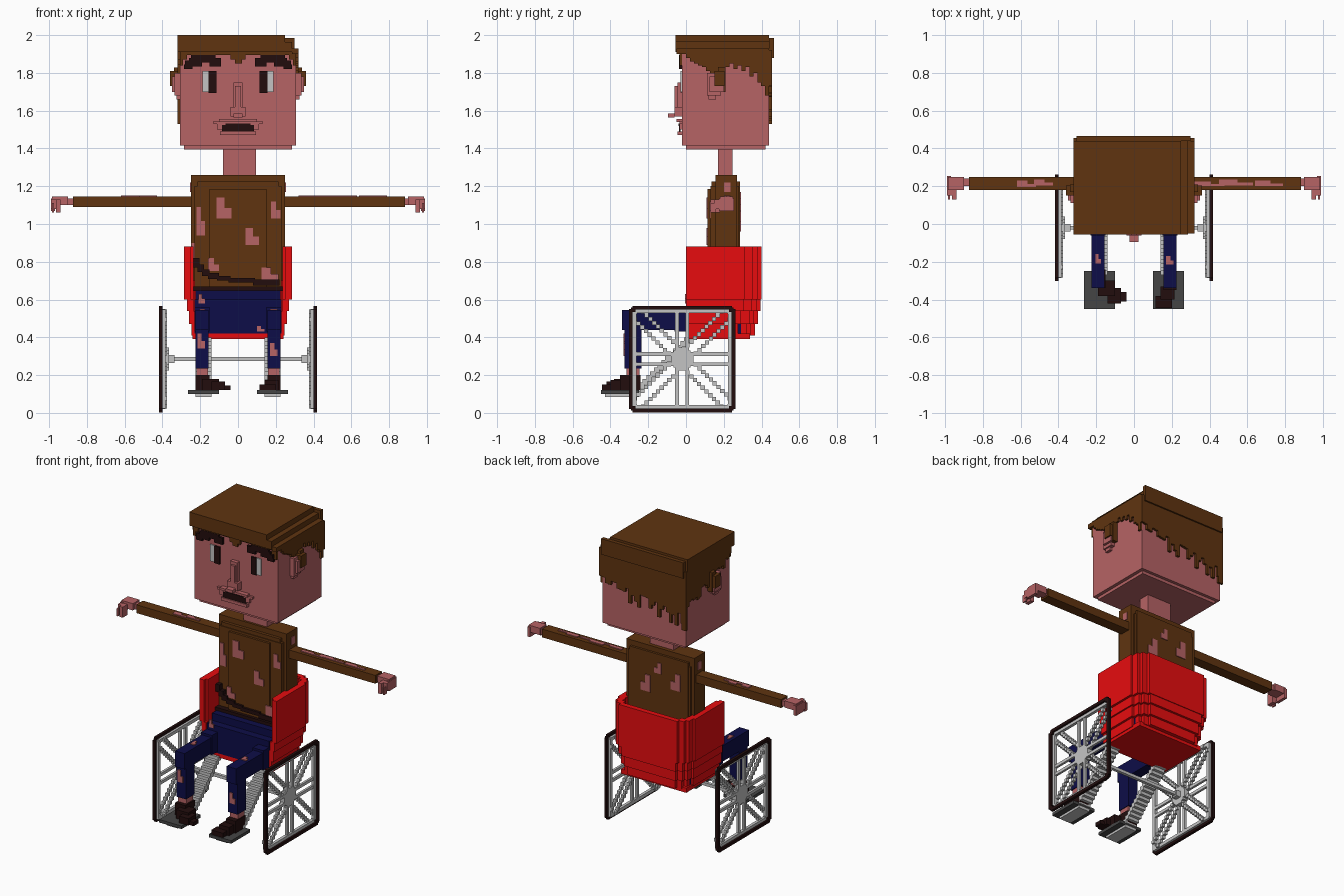
import bpy, bmesh, random
from mathutils import Vector

random.seed(4)
if "Cube" in bpy.data.objects:
    bpy.data.objects.remove(bpy.data.objects["Cube"])


def material(name, rgb):
    m = bpy.data.materials.new(name)
    m.use_nodes = True
    m.diffuse_color = (*rgb, 1)
    m.node_tree.nodes["Principled BSDF"].inputs["Base Color"].default_value = (*rgb, 1)
    return m


SKIN = material("skin", (0.47, 0.125, 0.13))
BROWN = material("brown", (0.115, 0.034, 0.005))
DARK = material("dark brown", (0.016, 0.004, 0.004))
RED = material("red", (0.83, 0.004, 0.005))
BLUE = material("navy", (0.004, 0.004, 0.065))
LIGHT = material("light grey", (0.55, 0.55, 0.55))
GREY = material("dark grey", (0.06, 0.06, 0.06))


def build(name, mat, boxes):
    """One object from boxes given as (x0, x1, y0, y1, z0, z1)."""
    bm = bmesh.new()
    for x0, x1, y0, y1, z0, z1 in boxes:
        made = bmesh.ops.create_cube(bm, size=1)["verts"]
        size = Vector((x1 - x0, y1 - y0, z1 - z0))
        mid = Vector((x0 + x1, y0 + y1, z0 + z1)) / 2
        for v in made:
            v.co = Vector(a * abs(b) for a, b in zip(v.co, size)) + mid
    mesh = bpy.data.meshes.new(name)
    bm.to_mesh(mesh)
    bm.free()
    mesh.materials.append(mat)
    ob = bpy.data.objects.new(name, mesh)
    bpy.context.collection.objects.link(ob)
    return ob


def flip(boxes):
    """The same boxes mirrored in x."""
    return [(-b[1], -b[0], *b[2:]) for b in boxes]


def both(boxes):
    return boxes + flip(boxes)


def blob(a0, a1, b0, b1):
    """An irregular patch made of two overlapping rectangles."""
    am, bm_ = a0 + (a1 - a0) * 0.55, b0 + (b1 - b0) * 0.5
    return [(a0, am, b0, b1), (am, a1, b0, bm_)]


# Head and face
build("head", SKIN, [(-.307, .307, -.02, .44, 1.415, 1.92), (-.285, .285, 0, .42, 1.395, 1.415)])
build("neck", SKIN, [(-.08, .095, .17, .245, 1.25, 1.4)])
build("nose", SKIN, [(-.025, .025, -.045, -.02, 1.6, 1.75), (-.015, .015, -.06, -.045, 1.59, 1.73),
                     (-.04, .04, -.06, -.02, 1.57, 1.62), (-.025, .025, -.095, -.06, 1.565, 1.585)])
build("lips", SKIN, [(-.13, .13, -.035, -.02, 1.53, 1.545), (-.1, .1, -.05, -.02, 1.54, 1.555),
                     (-.11, .11, -.035, -.02, 1.5, 1.53), (-.095, .095, -.045, -.02, 1.47, 1.49)])
build("mouth", DARK, [(-.085, .085, -.038, -.03, 1.49, 1.525), (-.065, .065, -.04, -.03, 1.52, 1.532)])
build("eye_whites", LIGHT, both([(.155, .188, -.028, -.02, 1.7, 1.81)]))
build("pupils", DARK, both([(.115, .155, -.03, -.02, 1.695, 1.81)]))
build("eyebrows", DARK, both([(.09, .26, -.036, -.02, 1.855, 1.88), (.12, .25, -.036, -.02, 1.875, 1.895),
                              (.19, .28, -.036, -.02, 1.835, 1.865), (.24, .285, -.036, -.02, 1.82, 1.845),
                              (.09, .15, -.036, -.02, 1.835, 1.86)]))
build("ears", SKIN, both([(.3, .335, .11, .185, 1.68, 1.8), (.335, .35, .125, .2, 1.7, 1.78),
                          (.3, .325, .12, .16, 1.66, 1.68)]))

# Hair: cap, fringe, ragged sides and back
build("hair_cap", BROWN, [(-.32, .25, -.055, .44, 1.91, 2.0), (.25, .285, -.055, .44, 1.91, 1.965),
                          (.285, .32, -.05, .44, 1.9, 1.93), (-.305, .3, .44, .465, 1.88, 1.985)])
build("fringe", BROWN, [(-.307, .307, -.034, -.02, 1.895, 1.92), (-.04, .04, -.034, -.02, 1.87, 1.9),
                        (-.015, .02, -.034, -.02, 1.85, 1.87)] +
      both([(.27, .307, -.034, -.02, 1.87, 1.9), (.29, .307, -.034, -.02, 1.84, 1.88)]))
left_ends = [1.9, 1.88, 1.86, 1.85, 1.84, 1.83, 1.81, 1.8, 1.75, 1.72, 1.75, 1.83,
             1.85, 1.82, 1.84, 1.81, 1.83, 1.78, 1.8, 1.75, 1.73, 1.68]
side, step = [], .46 / 22
for i, z in enumerate(left_ends):
    y = -.02 + i * step
    zr = 1.87 - i * .008 - random.choice((0, .02, .05))
    side += [(.307, .32, y, y + step, z, 1.92), (-.32, -.307, y, y + step, zr, 1.92)]
side += both([(.32, .36, .15, .205, 1.73, 1.81), (.307, .34, .17, .21, 1.7, 1.83)])
build("side_hair", BROWN, side)
back, step = [], .64 / 30
for i in range(30):
    x = .32 - i * step
    z = 1.73 - i * .0035 - random.choice((0, 0, .03, .06, .09))
    back.append((x - step, x, .44, .455, z, 1.92))
back.append((-.32, -.285, .44, .455, 1.53, 1.7))
build("back_hair", BROWN, back)

# Torso, arms and hands
build("shirt", BROWN, [(-.25, .25, .155, .27, .7, 1.26), (-.215, .215, .135, .285, .66, 1.225),
                       (-.23, .23, .13, .28, .66, 1.2), (-.15, .15, .115, .285, .66, 1.185)])
build("sleeves", BROWN, [(-.875, -.25, .18, .25, 1.09, 1.145), (.25, .885, .18, .25, 1.09, 1.145)])
hand = [(.87, .94, .2, .24, 1.1, 1.135), (.9, .985, .18, .25, 1.1, 1.145), (.97, .99, .175, .255, 1.07, 1.135),
        (.94, .965, .13, .18, 1.06, 1.13), (.94, .99, .15, .18, 1.08, 1.13), (.975, .985, .13, .16, 1.06, 1.11)]
build("left_hand", SKIN, hand)
build("right_hand", SKIN, flip(hand))

# Skin showing through torn clothes
tears = []
for x0, x1, z0, z1, y in [(-.22, -.175, .94, 1.09, .13), (-.115, -.035, 1.03, 1.14, .115),
                          (.175, .225, 1.03, 1.12, .13), (.04, .11, .89, .98, .115),
                          (-.16, -.1, .75, .82, .115), (.125, .215, .7, .77, .115),
                          (-.245, -.22, .82, .9, .155), (-.215, -.175, .34, .42, -.325),
                          (.17, .21, .3, .37, -.325), (.1, .14, .43, .46, .0),
                          (-.21, -.175, .58, .63, .0)]:
    tears += [(a, b, y - .006, y + .002, c, d) for a, b, c, d in blob(x0, x1, z0, z1)]
for x0, x1, z0, z1 in [(-.16, -.09, 1.02, 1.13), (.06, .13, .96, 1.07), (-.02, .03, 1.1, 1.17)]:
    tears += [(a, b, .283, .291, c, d) for a, b, c, d in blob(x0, x1, z0, z1)]
for x0, x1, y0, y1, z in [(-.62, -.52, .195, .23, 1.145), (-.53, -.43, .205, .235, 1.145),
                          (.32, .48, .2, .225, 1.145), (.45, .63, .205, .235, 1.145),
                          (.64, .79, .2, .23, 1.145), (-.205, -.175, -.21, -.16, .545),
                          (.17, .21, -.215, -.17, .545)]:
    tears += [(a, b, c, d, z - .002, z + .006) for a, b, c, d in blob(x0, x1, y0, y1)]
tears += [(.248, .254, .2, .235, 1.17, 1.22), (-.254, -.248, .2, .235, 1.17, 1.22)]
build("torn_patches", SKIN, tears)

# Belt and lap strap
path = [(-.235, .82), (-.215, .785), (-.19, .76), (-.16, .74), (-.11, .725), (-.05, .715), (.08, .705), (.21, .69)]
strap = [(a[0], b[0] + .01, .1, .14, b[1] - .015, a[1]) for a, b in zip(path, path[1:])]
build("lap_strap", DARK, strap)
build("belt", DARK, [(-.235, .235, .095, .285, .645, .668)])

# Trousers and shoes
build("pelvis", BLUE, [(-.23, .23, .0, .29, .42, .6), (-.225, .225, .05, .285, .6, .648)])
build("legs", BLUE, both([(.155, .225, -.34, .02, .44, .545), (.15, .23, -.06, .05, .43, .56),
                          (.155, .225, -.325, -.235, .235, .5)]))
build("ankles", SKIN, both([(.16, .22, -.315, -.245, .19, .237)]))
build("left_shoe", DARK, [(.155, .225, -.35, -.24, .12, .2), (.14, .215, -.4, -.33, .12, .175),
                          (.115, .2, -.445, -.38, .12, .15)])
build("right_shoe", DARK, [(-.225, -.15, -.34, -.24, .12, .2), (-.19, -.1, -.38, -.3, .12, .18),
                           (-.14, -.07, -.42, -.34, .12, .165), (-.09, -.04, -.41, -.36, .12, .145)])

# Tub seat: rings of wall narrowing towards the floor
seat = [(-.24, .24, .005, .34, .39, .42)]
for z0, z1, hx, y1 in [(.6, .88, .285, .4), (.54, .6, .27, .395), (.47, .54, .26, .38), (.41, .47, .245, .365)]:
    seat += both([(hx - .035, hx, 0, y1 - .09, z0, z1), (hx - .055, hx - .015, y1 - .1, y1 - .045, z0, z1),
                  (hx - .08, hx - .035, y1 - .06, y1 - .02, z0, z1)])
    seat.append((-hx + .07, hx - .07, y1 - .035, y1, z0, z1))
seat += both([(.235, .255, .02, .3, .6, .88)])
build("tub_seat", RED, seat)

# Footrests with stepped struts up to the seat
build("footrests", GREY, both([(.1, .265, -.45, -.25, .1, .12)]))
struts = [(.14, .225, -.43, -.25, .085, .1)]
for i in range(16):
    y, z = -.29 + i * .02, .09 + i * .02
    struts.append((.14, .225, y, y + .03, z, z + .03))
build("footrest_struts", LIGHT, both(struts))

# Wheels: square tyre, inner frame, paired spokes and stepped diagonals
CY, CZ, R = -.02, .285, .282


def square_ring(x0, x1, r, w, cut):
    """Square frame whose corners are notched by cut."""
    out = []
    for s in (-1, 1):
        a, b = sorted((s * r, s * (r - w)))
        c = r - cut
        out += [(x0, x1, CY + a, CY + b, CZ - c, CZ + c), (x0, x1, CY - c, CY + c, CZ + a, CZ + b)]
        for t in (-1, 1):
            p, q = CY + s * (c - .004), CZ + t * (c - .004)
            out.append((x0, x1, p - .012, p + .012, q - .012, q + .012))
    return out


spokes = square_ring(.385, .405, .265, .022, .01)
for o in (-.027, .027):
    spokes += [(.385, .4, CY + o - .01, CY + o + .01, CZ - .25, CZ + .25),
               (.385, .4, CY - .25, CY + .25, CZ + o - .01, CZ + o + .01)]
    for k in range(10):
        t = .05 + k * .02
        for sy in (-1, 1):
            for sz in (-1, 1):
                y, z = CY + sy * (t + o * .8), CZ + sz * (t - o * .8)
                spokes.append((.375, .395, y - .011, y + .011, z - .011, z + .011))
spokes += [(.365, .4, CY - r, CY + r, CZ - q, CZ + q) for r, q in ((.03, .06), (.06, .03), (.045, .045))]
spokes.append((.335, .37, CY - .02, CY + .02, CZ - .02, CZ + .02))
for label, f in (("left", lambda b: b), ("right", flip)):
    build(label + "_tyre", DARK, f(square_ring(.4, .418, R, .02, .018)))
    build(label + "_wheel_spokes", LIGHT, f(spokes))
build("axle", LIGHT, [(-.37, .37, CY - .01, CY + .01, CZ - .01, CZ + .01)])
